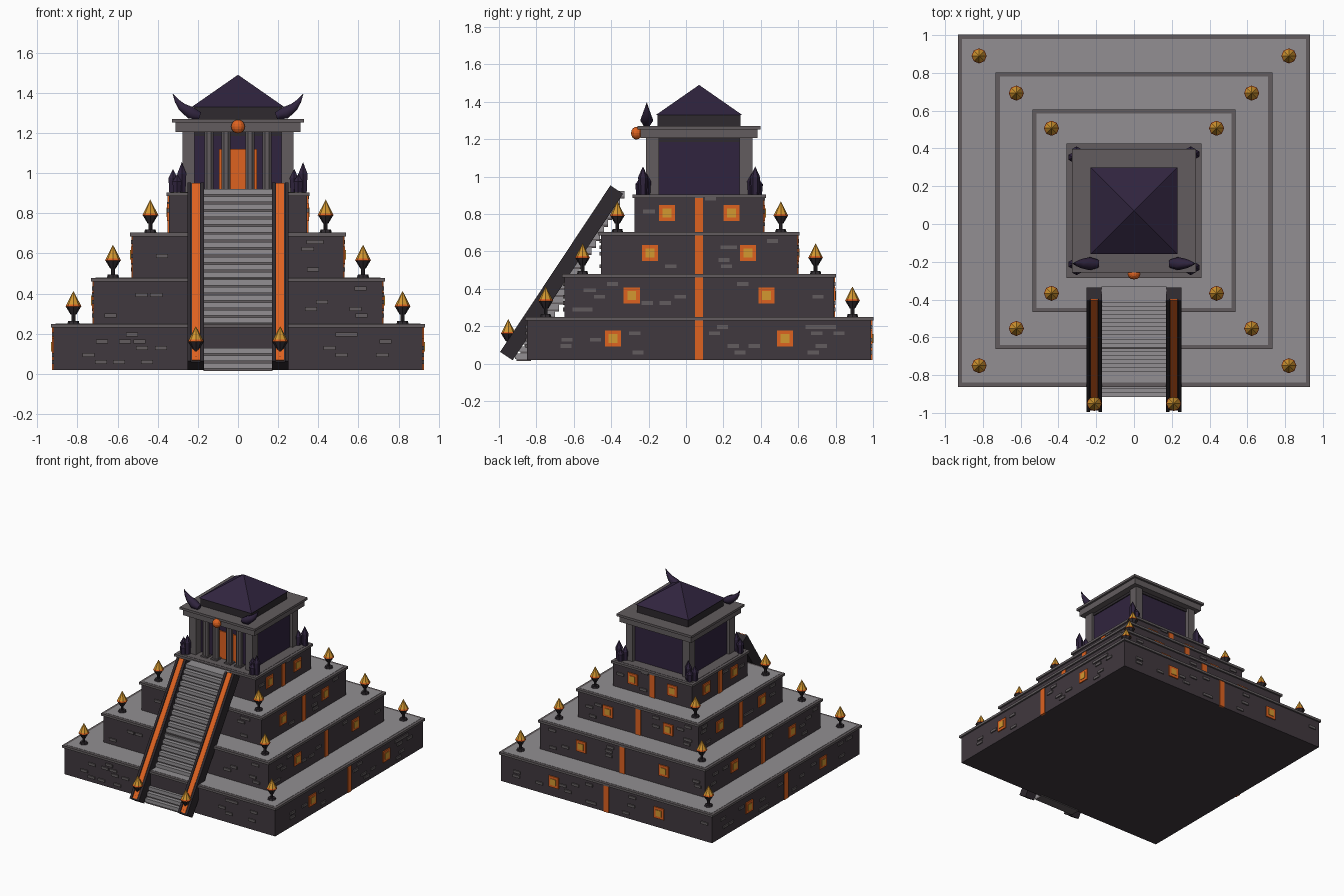
import bpy, bmesh, math, random
from mathutils import Matrix, Vector

if "Cube" in bpy.data.objects:
    bpy.data.objects.remove(bpy.data.objects["Cube"])

random.seed(4)
CY = 0.07  # pyramid centre in y


def lin(c):
    c /= 255
    return c / 12.92 if c <= 0.04045 else ((c + 0.055) / 1.055) ** 2.4


def mat(name, r, g, b):
    m = bpy.data.materials.new(name)
    m.diffuse_color = (lin(r), lin(g), lin(b), 1)
    m.use_nodes = True
    m.node_tree.nodes["Principled BSDF"].inputs["Base Color"].default_value = m.diffuse_color
    return m


WALL = mat("dark_stone", 64, 56, 62)
TRIM = mat("trim_stone", 98, 92, 94)
FLOOR = mat("light_stone", 146, 143, 146)
PURPLE = mat("dark_purple", 48, 36, 62)
BLACK = mat("charcoal", 46, 41, 46)
ORANGE = mat("glow_orange", 222, 98, 32)
GOLD = mat("gold", 212, 152, 48)


class Part:
    """Collects primitives of one colour into a single object."""

    def __init__(self, name, material):
        self.name, self.material, self.bm = name, material, bmesh.new()

    def box(self, x0, x1, y0, y1, z0, z1, M=Matrix()):
        c = Vector((x0 + x1, y0 + y1, z0 + z1)) / 2
        S = Matrix.Diagonal((x1 - x0, y1 - y0, z1 - z0, 1))
        bmesh.ops.create_cube(self.bm, size=1, matrix=M @ Matrix.Translation(c) @ S)

    def slab(self, half, z0, z1):
        self.box(-half, half, CY - half, CY + half, z0, z1)

    def cone(self, x, y, z0, z1, r0, r1, n=8, rot=0):
        M = Matrix.Translation((x, y, (z0 + z1) / 2)) @ Matrix.Rotation(rot, 4, 'Z')
        bmesh.ops.create_cone(self.bm, cap_ends=True, segments=n, radius1=r0,
                              radius2=r1, depth=z1 - z0, matrix=M)

    def done(self):
        me = bpy.data.meshes.new(self.name)
        self.bm.to_mesh(me)
        self.bm.free()
        me.materials.append(self.material)
        ob = bpy.data.objects.new(self.name, me)
        bpy.context.collection.objects.link(ob)
        return ob


def side(k):
    """Frame of face k: local -y points outwards. 0 front, 1 right, 2 back, 3 left."""
    return Matrix.Translation((0, CY, 0)) @ Matrix.Rotation(k * math.pi / 2, 4, 'Z')


# Stepped tiers with edge trim, bricks, emblems and glowing strips
TIERS = [(0.92, 0.02, 0.25), (0.72, 0.25, 0.48), (0.525, 0.48, 0.705), (0.345, 0.705, 0.905)]
bricks = Part("wall_bricks", TRIM)
strips = Part("glow_strips", ORANGE)
emblems = Part("emblem_plates", ORANGE)
cores = Part("emblem_cores", GOLD)
for i, (h, z0, z1) in enumerate(TIERS):
    body = Part(f"tier_{i + 1}", WALL)
    body.slab(h, z0, z1 - 0.01)
    body.done()
    rim = Part(f"tier_rim_{i + 1}", TRIM)
    rim.slab(h + 0.012, z1 - 0.02, z1 - 0.002)
    rim.done()
    top = Part(f"tier_floor_{i + 1}", FLOOR if i < 3 else TRIM)
    top.slab(h - 0.01, z1 - 0.012, z1)
    top.done()
    zc = (z0 + z1) / 2
    for k in range(4):
        M = side(k)
        if k:
            strips.box(-0.022, 0.022, -h - 0.006, -h + 0.01, z0, z1 - 0.02, M)
            for s in (-1, 1):
                x = s * h * 0.5
                emblems.box(x - 0.043, x + 0.043, -h - 0.008, -h + 0.01, zc - 0.043, zc + 0.043, M)
                cores.box(x - 0.024, x + 0.024, -h - 0.012, -h, zc - 0.024, zc + 0.024, M)
        # bricks in staggered rows
        for row in range(5):
            z = z0 + 0.04 + row * 0.034
            for n in range(max(1, round(h * 4.5))):
                x = random.uniform(-h + 0.06, h - 0.06)
                clear = abs(x) > 0.06 and abs(abs(x) - h * 0.5) > 0.08
                if clear if k else abs(x) > 0.28:
                    bricks.box(x - 0.03, x + 0.03, -h - 0.008, -h + 0.01, z - 0.01, z + 0.01, M)
for p in (bricks, strips, emblems, cores):
    p.done()

# Staircase: slanted rails with a glowing inlay, and separate steps
low, high = Vector((0, -0.96, 0.04)), Vector((0, -0.37, 0.93))
d = high - low
tilt = Matrix.Translation((low + high) / 2) @ Matrix.Rotation(math.atan2(d.z, d.y), 4, 'X')
L = d.length / 2
rails, inlay = Part("stair_rails", BLACK), Part("rail_glow_inlay", ORANGE)
for s in (-1, 1):
    x = s * 0.21
    rails.box(x - 0.041, x + 0.041, -L, L, -0.04, 0.034, tilt)
    for e in (-1, 1):
        rails.box(x + e * 0.032 - 0.009, x + e * 0.032 + 0.009, -L, L, 0.03, 0.041, tilt)
    inlay.box(x - 0.02, x + 0.02, -L + 0.01, L, 0.03, 0.039, tilt)
rails.done()
inlay.done()
steps = Part("stair_steps", FLOOR)
nosing = Part("stair_nosings", TRIM)
N = 24
for i in range(N):
    t = i / (N - 1)
    y, z = -0.915 + t * 0.50, 0.02 + t * 0.868
    steps.box(-0.172, 0.172, y, y + 0.085, z + 0.006, z + 0.034)
    nosing.box(-0.172, 0.172, y + 0.008, y + 0.085, z - 0.006, z + 0.008)
steps.done()
nosing.done()

# Braziers on the terrace corners and at the stair foot
stands, embers, flames = (Part("brazier_stands", BLACK), Part("brazier_embers", ORANGE),
                          Part("brazier_flames", GOLD))
spots = [(sx * o, CY + sy * o, z) for o, z in ((0.82, 0.25), (0.623, 0.48), (0.437, 0.705))
         for sx in (-1, 1) for sy in (-1, 1)]
spots += [(sx * 0.21, -0.95, 0.075) for sx in (-1, 1)]
for x, y, z in spots:
    stands.cone(x, y, z, z + 0.014, 0.03, 0.026)
    stands.cone(x, y, z + 0.01, z + 0.06, 0.01, 0.01)
    stands.cone(x, y, z + 0.045, z + 0.085, 0.014, 0.038)
    embers.cone(x, y, z + 0.085, z + 0.1, 0.04, 0.032)
    flames.cone(x, y, z + 0.095, z + 0.163, 0.035, 0)
for p in (stands, embers, flames):
    p.done()

# Temple hall with corner pillars and front columns
hall = Part("temple_hall", PURPLE)
hall.box(-0.255, 0.255, -0.15, 0.325, 0.9, 1.205)
hall.done()
pillars = Part("temple_pillars", TRIM)
for sx in (-1, 1):
    for y in (-0.18, 0.32):
        x = sx * 0.247
        pillars.box(x - 0.03, x + 0.03, y - 0.035, y + 0.035, 0.9, 1.21)
    for x in (0.145, 0.06):
        pillars.cone(sx * x, -0.19, 0.9, 1.21, 0.025, 0.025, 8, math.pi / 8)
        pillars.box(sx * x - 0.028, sx * x + 0.028, -0.218, -0.162, 0.9, 0.915)
pillars.done()
band = Part("hall_top_band", BLACK)
band.box(-0.262, 0.262, -0.157, 0.332, 1.185, 1.21)
band.done()
door = Part("doorway_glow", ORANGE)
door.box(-0.095, 0.095, -0.158, -0.14, 0.9, 1.12)
door.done()

# Roof: cornice slabs, dark drum and low pyramid
cornice = Part("roof_cornice", TRIM)
cornice.slab(0.312, 1.205, 1.252)
cornice.slab(0.328, 1.252, 1.27)
cornice.done()
drum = Part("roof_drum", BLACK)
drum.slab(0.222, 1.265, 1.335)
drum.done()
roof = Part("roof_pyramid", PURPLE)
roof.cone(0, CY, 1.33, 1.49, 0.23 * math.sqrt(2), 0, 4, math.pi / 4)
roof.done()

# Glowing orb over the entrance
orb = Part("entrance_orb", ORANGE)
bmesh.ops.create_uvsphere(orb.bm, u_segments=12, v_segments=8, radius=0.034,
                          matrix=Matrix.Translation((0, -0.265, 1.232)) @ Matrix.Diagonal((1, 0.85, 1, 1)))
orb.done()

# Curved horns on the front roof corners
HORN = [(0.19, 1.285, 0.022), (0.235, 1.3, 0.035), (0.28, 1.33, 0.024), (0.305, 1.36, 0.013), (0.325, 1.395, 0.001)]
for s, name in ((-1, "left_horn"), (1, "right_horn")):
    cu = bpy.data.curves.new(name, 'CURVE')
    cu.dimensions, cu.bevel_depth, cu.bevel_resolution, cu.use_fill_caps = '3D', 1, 1, True
    sp = cu.splines.new('POLY')
    sp.points.add(len(HORN) - 1)
    for p, (x, z, r) in zip(sp.points, HORN):
        p.co, p.radius = (s * x, -0.21, z, 1), r
    cu.materials.append(PURPLE)
    bpy.context.collection.objects.link(bpy.data.objects.new(name, cu))

# Crystal clusters on the top terrace corners
crystals = Part("corner_crystals", PURPLE)
for sx in (-1, 1):
    for sy in (-1, 1):
        for dx, dy, h in ((0.022, 0.005, 0.15), (-0.022, -0.012, 0.115), (-0.002, 0.02, 0.09)):
            x, y = sx * 0.302 + dx, CY + sy * 0.295 + sy * dy
            crystals.cone(x, y, 0.9, 0.9 + h * 0.65, 0.021, 0.026, 6)
            crystals.cone(x, y, 0.9 + h * 0.65, 0.905 + h, 0.026, 0, 6)
crystals.done()
